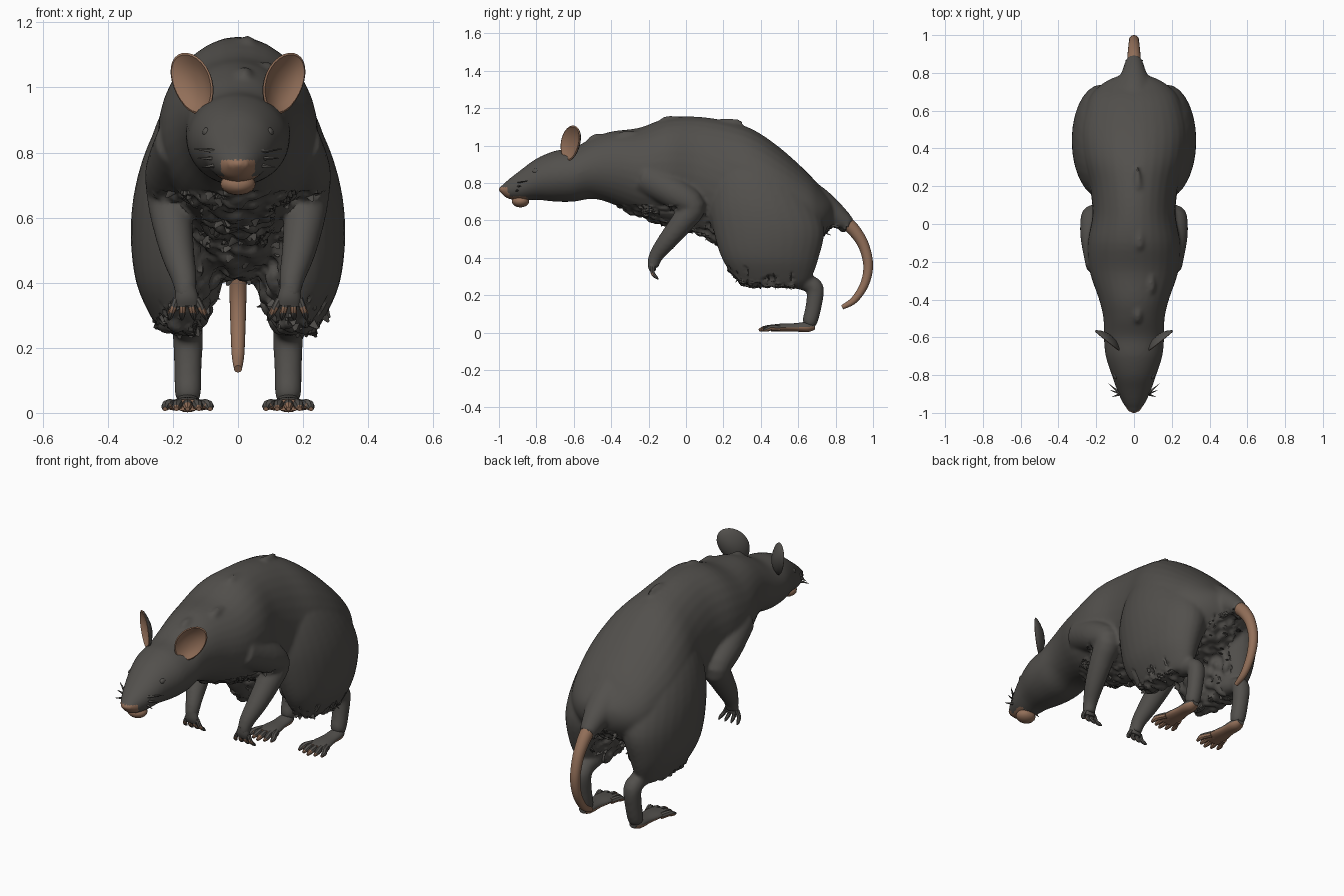
import bpy, bmesh, math, random
from mathutils import Vector, noise

if "Cube" in bpy.data.objects:
    bpy.data.objects.remove(bpy.data.objects["Cube"])

random.seed(4)
X, Y, Z = Vector((1, 0, 0)), Vector((0, 1, 0)), Vector((0, 0, 1))


def material(name, rgb):
    m = bpy.data.materials.new(name)
    m.diffuse_color = (*rgb, 1)
    m.use_nodes = True
    m.node_tree.nodes["Principled BSDF"].inputs["Base Color"].default_value = m.diffuse_color
    return m


FUR = material("dark grey fur", (0.085, 0.080, 0.073))
SKIN = material("brown pink skin", (0.29, 0.16, 0.10))


def make(name, rings):
    """Skin a list of vertex rings into a closed mesh."""
    bm = bmesh.new()
    vs = [[bm.verts.new(p) for p in r] for r in rings]
    n = len(vs[0])
    for a, b in zip(vs, vs[1:]):
        for i in range(n):
            bm.faces.new((a[i], a[(i + 1) % n], b[(i + 1) % n], b[i]))
    bm.faces.new(vs[0])
    bm.faces.new(vs[-1])
    bmesh.ops.recalc_face_normals(bm, faces=bm.faces)
    me = bpy.data.meshes.new(name)
    bm.to_mesh(me)
    bm.free()
    me.materials.append(FUR)
    me.materials.append(SKIN)
    ob = bpy.data.objects.new(name, me)
    bpy.context.collection.objects.link(ob)
    return ob


def loft(name, secs, axes=None, n=20, sub=4, skin=None):
    """Smooth loft through (x, y, z, r_u, r_v); skin(centre, normal) picks skin faces."""
    s = [Vector(p) for p in secs]
    path = []
    for i in range(len(s) - 1):
        a, b, c, d = s[max(i - 1, 0)], s[i], s[i + 1], s[min(i + 2, len(s) - 1)]
        for k in range(sub):
            t = k / sub
            path.append(0.5 * (2 * b + (c - a) * t + (2 * a - 5 * b + 4 * c - d) * t * t
                               + (3 * b - a - 3 * c + d) * t ** 3))
    path.append(s[-1])
    cs = [Vector(p[:3]) for p in path]
    rings = []
    for i, p in enumerate(path):
        if axes:
            u, v = axes
        else:
            t = (cs[min(i + 1, len(cs) - 1)] - cs[max(i - 1, 0)]).normalized()
            u = (X - t * t.x).normalized()
            v = t.cross(u)
        rings.append([cs[i] + u * p[3] * math.cos(q) + v * p[4] * math.sin(q)
                      for q in (2 * math.pi * j / n for j in range(n))])
    ob = make(name, rings)
    if skin:
        for f in ob.data.polygons:
            f.material_index = int(skin(f.center, f.normal))
    return ob


def tube(name, pts, **kw):
    return loft(name, [(x, y, z, r, r) for x, y, z, r in pts], **kw)


def blob(name, c, r, skin=True):
    """Ellipsoid part."""
    k = [math.pi * i / 10 for i in range(1, 10)]
    return loft(name, [(c[0], c[1] - r[1] * math.cos(a), c[2], r[0] * math.sin(a), r[2] * math.sin(a))
                       for a in k], axes=(X, Z), sub=1, skin=lambda c, n: skin)


def join(name, obs):
    bpy.ops.object.select_all(action='DESELECT')
    for o in obs:
        o.select_set(True)
    bpy.context.view_layer.objects.active = obs[0]
    bpy.ops.object.join()
    obs[0].name = name
    return obs[0]


# torso and head: (y, top, bottom, half width)
torso = [(-.985, .785, .74, .03), (-.95, .818, .715, .058), (-.88, .872, .705, .09),
         (-.8, .93, .71, .118), (-.7, .972, .70, .15), (-.6, .99, .70, .16),
         (-.5, 1.04, .715, .162), (-.4, 1.075, .69, .185), (-.25, 1.095, .62, .235),
         (-.1, 1.148, .57, .245), (.05, 1.155, .53, .22), (.2, 1.135, .45, .235),
         (.35, 1.09, .41, .275), (.5, .99, .41, .285), (.65, .855, .46, .245),
         (.72, .775, .50, .195), (.765, .725, .55, .13), (.79, .70, .59, .06)]
parts = [loft("torso", [(0, y, (t + b) / 2, w, (t - b) / 2) for y, t, b, w in torso],
              axes=(X, Z), n=32)]
parts.append(blob("nose", (0, -.965, .765), (.044, .038, .024)))
# dark root of the tail
parts.append(tube("tail_root", [(0, .64, .70, .12), (0, .73, .66, .095), (0, .80, .625, .066),
                                (0, .872, .572, .042)]))
for s in (-1, 1):
    # haunch, foreleg and shin
    parts.append(loft("haunch", [
        (s * .178, .475, .25, .06, .16), (s * .18, .465, .29, .085, .205), (s * .185, .45, .4, .128, .26),
        (s * .17, .442, .55, .16, .297), (s * .15, .405, .7, .165, .28),
        (s * .12, .36, .85, .145, .22), (s * .08, .32, .98, .1, .12)], axes=(X, Y), n=28))
    parts.append(tube("foreleg", [
        (s * .165, -.22, .83, .09), (s * .2, -.06, .745, .085), (s * .212, .035, .675, .07),
        (s * .203, -.02, .59, .063), (s * .185, -.10, .49, .052), (s * .165, -.16, .41, .039),
        (s * .16, -.178, .35, .031)]))
    parts.append(tube("shin", [
        (s * .16, .55, .30, .06), (s * .157, .64, .268, .046), (s * .154, .69, .238, .047),
        (s * .154, .682, .14, .043), (s * .154, .662, .06, .041), (s * .155, .65, .035, .03)]))
# clumps of fur on the back
for x, y, z in ((.02, .2, 1.122), (.03, -.1, 1.135), (.09, -.33, 1.055), (.02, -.48, 1.04)):
    parts.append(tube("back_clump", [(x, y - .04, z - .02, .015), (x, y, z, .025),
                                     (x, y + .1, z + .008, .008)], n=8))

# blend everything into one furry body
body = join("body", parts)
m = body.modifiers.new("blend", 'REMESH')
m.mode, m.voxel_size = 'VOXEL', 0.01
m = body.modifiers.new("soften", 'SMOOTH')
m.factor, m.iterations = 0.5, 8
dg = bpy.context.evaluated_depsgraph_get()
me = bpy.data.meshes.new_from_object(body.evaluated_get(dg))
body.modifiers.clear()
body.data = me
me.materials.clear()
me.materials.append(FUR)
me.materials.append(SKIN)
# bare nose and mouth
for f in me.polygons:
    c = f.center
    nose = c.y < -.945 and c.z < .778 and abs(c.x) < .052
    mouth = c.y < -.85 and c.z < .728 and abs(c.x) < .06
    f.material_index = int(nose or mouth)

# ragged underside
ragged = []
for v in me.vertices:
    c, nz = v.co, v.normal.z
    limb = (abs(c.x) > .11 and c.y < .1 and c.z < .64) or c.z < .235 or (c.y > .58 and c.z < .33)
    inner = abs(c.x) < .12 and c.z < .5
    rump = c.y > .66 and abs(c.x) > .09
    if c.y > -.4 and c.z < .68 and not limb and not rump and (nz < -.55 or inner):
        ragged.append((c.copy(), v.normal.copy()))
        c += v.normal * noise.noise(c * 24) * .024
me.update()
flakes = []
for c, nm in random.sample(ragged, 70):
    tip = c + nm * .014 + Vector((random.uniform(-.015, .015), random.uniform(0, .03), -.004))
    flakes.append(loft("flake", [(*(c - nm * .012), .018, .007), (*tip, .004, .001)], n=5, sub=1))
join("belly_tufts", flakes)

# bare tail
tube("tail", [(0, .85, .592, .037), (0, .90, .545, .034), (0, .95, .465, .029), (0, .974, .36, .026),
              (0, .955, .26, .023), (0, .90, .175, .019), (0, .835, .135, .012)],
     skin=lambda c, n: True, sub=6)

blob("lower_lip", (0, -.885, .703), (.054, .047, .034))

for s in (-1, 1):
    side = "left" if s > 0 else "right"
    blob(side + "_eye", (s * .094, -.8, .862), (.016, .022, .016), False)
    # whiskers
    hairs = [tube("hair", [(s * .07, -.9, .76 + .022 * i, .008),
                           (s * (.115 + .01 * i), -.915 + .035 * i, .755 + .028 * i, .001)], n=5, sub=1)
             for i in range(3)]
    join(side + "_whiskers", hairs)

    # cupped ear: bare inside, furry back
    u = Vector((s * .76, .62, .1)).normalized()
    v = Vector((s * .16, .1, 1)).normalized()
    out = Vector((s * .6, -.78, .1)).normalized()
    mid = Vector((s * .140, -.618, 1.012))
    rings = []
    for r, d in ((.1, -.020), (.4, -.017), (.7, -.008), (.93, .004), (1, .001),
                 (.95, -.007), (.7, -.02), (.4, -.031), (.1, -.034)):
        ring = []
        for j in range(28):
            q = 2 * math.pi * j / 28
            wide = .082 * (1 + .1 * math.sin(q))
            ring.append(mid + u * r * wide * math.cos(q) + v * r * .096 * math.sin(q) + out * d)
        rings.append(ring)
    ear = make(side + "_ear", rings)
    for f in ear.data.polygons:
        f.material_index = int(f.normal.dot(out) > .1)

    # front paw with four fingers
    nail = lambda c, n: n.y < -.2 and .305 < c.z < .322
    paw = [loft("palm", [(s * .16, -.176, .385, .03, .028), (s * .158, -.18, .355, .036, .024),
                         (s * .156, -.178, .33, .036, .016)], n=14)]
    for i in range(4):
        d = (i - 1.5) * .02
        paw.append(tube("finger", [(s * .158 + d, -.178, .35, .012), (s * .156 + 1.5 * d, -.178, .318, .011),
                                   (s * .154 + 1.8 * d, -.162, .298, .009),
                                   (s * .154 + 1.9 * d, -.148, .286, .003)], n=8, skin=nail))
    join(side + "_front_paw", paw)

    # hind foot with five toes, bare sole
    sole = lambda c, n: n.z < .05 and c.z < .03 or c.y < .41
    foot = [loft("foot", [(s * .155, .69, .035, .02, .018), (s * .155, .65, .03, .038, .028),
                          (s * .155, .58, .028, .042, .022), (s * .155, .51, .027, .054, .021),
                          (s * .155, .455, .024, .052, .018)], axes=(X, Z), skin=sole)]
    for i in range(5):
        d = (i - 2) * .021
        y = .39 + .012 * abs(i - 2)
        foot.append(tube("toe", [(s * .155 + d, .50, .024, .017), (s * .155 + 1.4 * d, .455, .026, .016),
                                 (s * .155 + 1.6 * d, y + .025, .020, .014),
                                 (s * .155 + 1.65 * d, y, .012, .007)], n=8, skin=sole))
    join(side + "_hind_foot", foot)

# smooth shading, keeping sharp fur edges
bpy.ops.object.select_all(action='SELECT')
bpy.context.view_layer.objects.active = body
bpy.ops.object.shade_smooth_by_angle(angle=math.radians(38))
